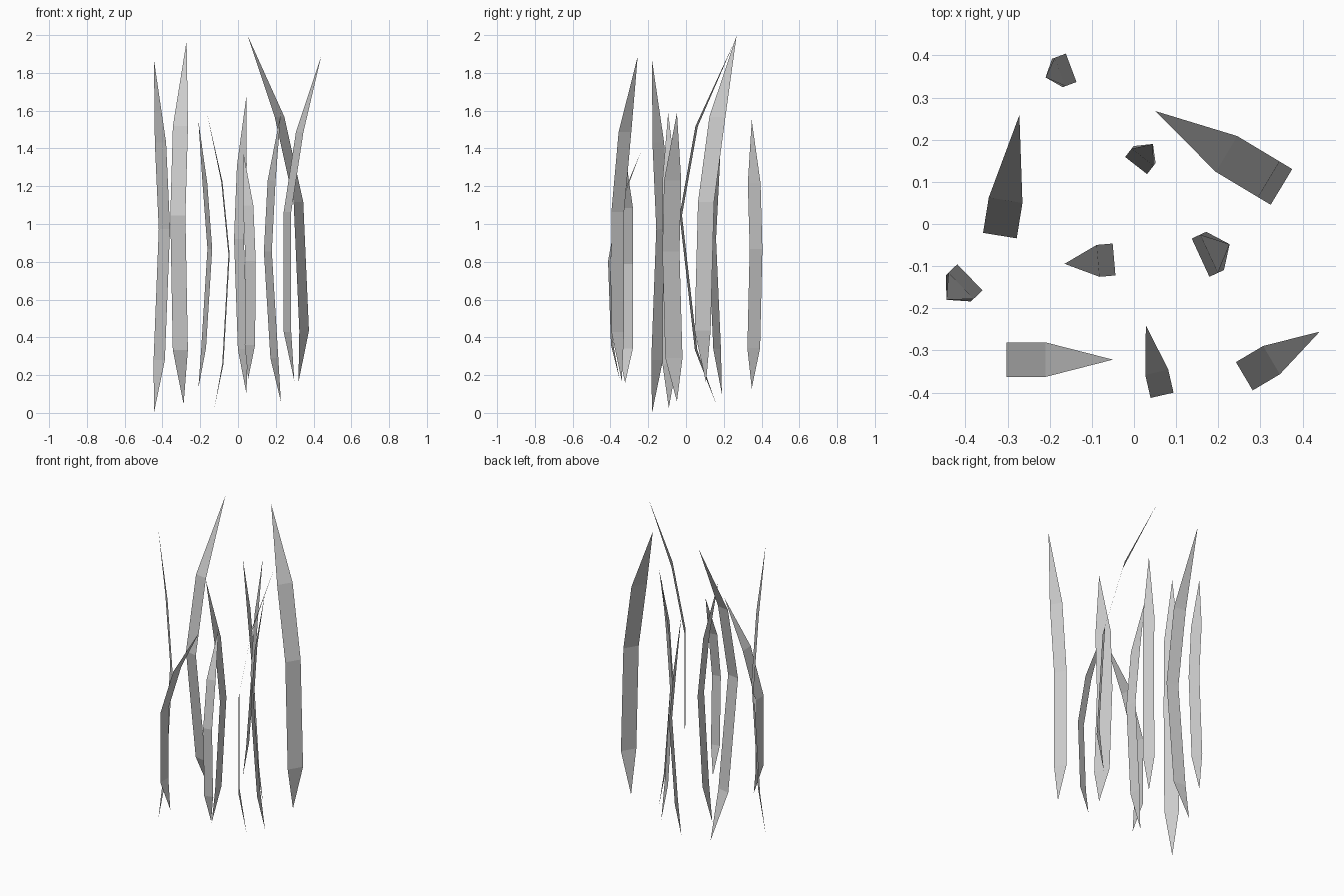
import bpy, math

# Stations between root and tip, as fractions of blade height
FRACTIONS = (0.15, 0.52, 0.765)


def blade(index, root, z0, z1, angle, width, bends):
    """Flat strip, pointed at both ends, bowed along `angle` by `bends`."""
    a = math.radians(angle)
    ux, uy = math.cos(a), math.sin(a)

    def point(d, side, z):
        s = side * width / 2
        return (root[0] + ux * d - uy * s, root[1] + uy * d + ux * s, z)

    verts = [point(0, 0, z0)]
    for f, d in zip(FRACTIONS, bends):
        z = z0 + (z1 - z0) * f
        verts += [point(d, -1, z), point(d, 1, z)]
    verts.append(point(bends[3], 0, z1))
    faces = [(0, 1, 2), (2, 1, 3, 4), (4, 3, 5, 6), (6, 5, 7)]
    mesh = bpy.data.meshes.new(f"grass_blade_{index}")
    mesh.from_pydata(verts, [], faces)
    obj = bpy.data.objects.new(mesh.name, mesh)
    bpy.context.collection.objects.link(obj)


# root xy, bottom z, top z, bend direction, width, bend at each station and tip
BLADES = [
    # back row
    ((-0.21, 0.348), 0.13, 1.55, 20.5, 0.072, (0.030, 0.065, 0.037, 0)),
    ((-0.288, 0.160), 0.045, 1.97, 80.8, 0.081, (-0.108, -0.190, -0.105, 0.10)),
    ((0.045, 0.190), 0.10, 1.68, 52, 0.066, (-0.032, -0.065, -0.040, 0)),
    ((0.32, 0.106), 0.16, 2.00, -31, 0.099, (0.035, 0, -0.117, -0.315)),
    # middle row
    ((0.227, -0.048), 0.06, 1.59, 24.8, 0.10, (-0.038, -0.076, -0.054, 0)),
    ((-0.125, -0.091), 0.025, 1.59, 5, 0.076, (0.045, 0.078, 0.040, -0.04)),
    ((-0.445, -0.180), 0.0, 1.87, 44, 0.086, (0.039, 0.077, 0.048, 0)),
    # front row
    ((-0.260, -0.322), 0.16, 1.37, 0, 0.082, (-0.043, -0.043, 0.050, 0.21)),
    ((0.054, -0.352), 0.18, 1.38, 103, 0.056, (-0.040, -0.056, 0, 0.115)),
    ((0.298, -0.340), 0.17, 1.89, 30.6, 0.078, (-0.042, -0.042, 0.033, 0.166)),
]
for i, b in enumerate(BLADES, 1):
    blade(i, *b)
